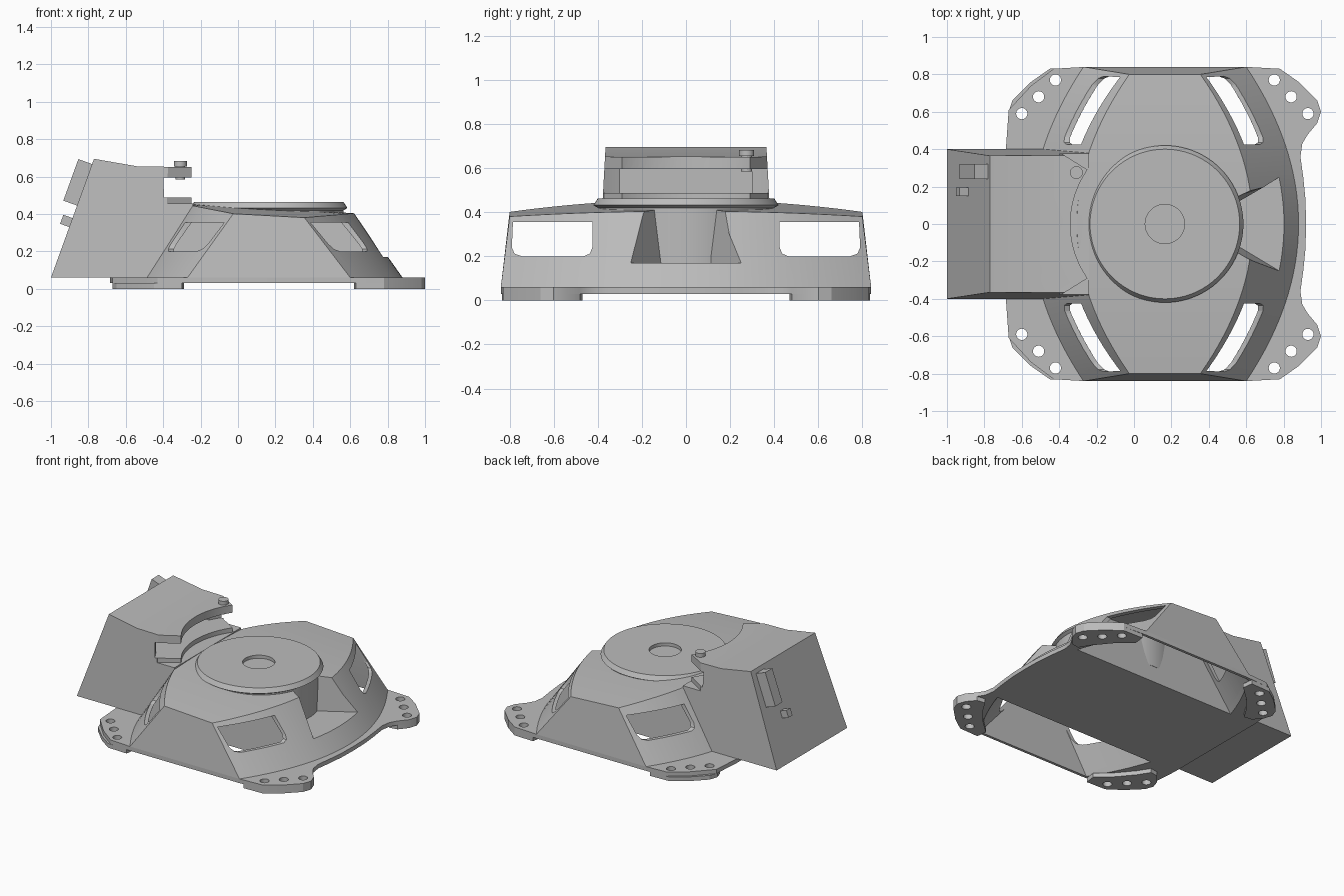
import bpy, bmesh, math
from mathutils import Vector, Matrix

if "Cube" in bpy.data.objects:
    bpy.data.objects.remove(bpy.data.objects["Cube"])

grey = bpy.data.materials.new("plain_grey")
grey.use_nodes = True
COLOUR = (0.5, 0.5, 0.5, 1)
grey.diffuse_color = COLOUR
grey.node_tree.nodes["Principled BSDF"].inputs["Base Color"].default_value = COLOUR

CX = 0.165  # axis of the housing


def finish(name, bm):
    bmesh.ops.recalc_face_normals(bm, faces=bm.faces)
    mesh = bpy.data.meshes.new(name)
    bm.to_mesh(mesh)
    bm.free()
    mesh.materials.append(grey)
    ob = bpy.data.objects.new(name, mesh)
    bpy.context.collection.objects.link(ob)
    return ob


def loft(name, rings):
    """Skin a list of equal-length closed rings and cap both ends."""
    bm = bmesh.new()
    vs = [[bm.verts.new(p) for p in r] for r in rings]
    n = len(vs[0])
    for a, b in zip(vs, vs[1:]):
        for i in range(n):
            j = (i + 1) % n
            bm.faces.new((a[i], a[j], b[j], b[i]))
    bm.faces.new(vs[0])
    bm.faces.new(vs[-1])
    return finish(name, bm)


def prism(name, outline, z0, z1):
    return loft(name, [[(x, y, z) for x, y in outline] for z in (z0, z1)])


def lathe(name, profile, x, y, n=64):
    """Turn a closed (radius, z) profile about a vertical axis."""
    bm = bmesh.new()
    vs = [bm.verts.new((r, 0, z)) for r, z in profile]
    edges = [bm.edges.new(e) for e in zip(vs, vs[1:])]
    bmesh.ops.spin(bm, geom=vs + edges, cent=(0, 0, 0), axis=(0, 0, 1),
                   angle=2 * math.pi, steps=n)
    bmesh.ops.remove_doubles(bm, verts=bm.verts, dist=1e-5)
    bmesh.ops.translate(bm, verts=bm.verts, vec=(x, y, 0))
    return finish(name, bm)


def cylinder(name, x, y, r, z0, z1, n=64):
    return lathe(name, [(0, z0), (r, z0), (r, z1), (0, z1)], x, y, n)


def box(name, lo, hi):
    return prism(name, [(lo[0], lo[1]), (hi[0], lo[1]), (hi[0], hi[1]), (lo[0], hi[1])], lo[2], hi[2])


def cut(target, cutters):
    for c in cutters:
        mod = target.modifiers.new("cut", "BOOLEAN")
        mod.operation, mod.solver, mod.object = "DIFFERENCE", "EXACT", c
        bpy.context.view_layer.objects.active = target
        bpy.ops.object.modifier_apply(modifier=mod.name)


def smooth(ob, angle=25):
    bpy.ops.object.select_all(action="DESELECT")
    ob.select_set(True)
    bpy.context.view_layer.objects.active = ob
    bpy.ops.object.shade_smooth_by_angle(angle=math.radians(angle))


# Housing shape: two bowed sloping ends between flat front and back walls
def housing_point(s, t, side, inset):
    half = 0.435 - 0.245 * t + 0.28 * (1 - s * s) - inset
    x, y = CX + side * half, s * (0.84 - 0.04 * t)
    top = 0.44 - 0.055 * x - 0.04 * s * s - inset
    return (x, y, 0.06 + t * (top - 0.06))


def housing(name, s0, s1, t0, inset, n):
    rings = []
    for i in range(n + 1):
        s = s0 + (s1 - s0) * i / n
        rings.append([housing_point(s, t, side, inset)
                      for t, side in ((t0, -1), (t0, 1), (1, 1), (1, -1))])
    return loft(name, rings)


body = housing("housing", -1, 1, 0, 0, 32)
cavities = [housing("cavity_cutter", k * 0.48, k * 0.972, -0.3, 0.022, 12) for k in (-1, 1)]

# Side windows with rounded lower corners
windows = []
for k in (-1, 1):
    section = [(0.425, 0.355), (0.425, 0.24), (0.436, 0.212), (0.465, 0.2),
               (0.745, 0.2), (0.778, 0.212), (0.79, 0.24), (0.785, 0.355)]
    windows.append(loft("window_cutter", [[(x, k * y, z) for y, z in section] for x in (-1, 1.4)]))

# Flared pocket on the left end
pocket = loft("pocket_cutter", [
    [(0.5, -0.085, 0.17), (0.5, 0.085, 0.17), (0.95, 0.355, 0.17), (0.95, -0.355, 0.17)],
    [(0.5, -0.13, 0.47), (0.5, 0.13, 0.47), (0.95, 0.345, 0.47), (0.95, -0.345, 0.47)]])
cut(body, cavities + windows + [pocket])

# Base flange with four lobes
half = [(0.92, 0), (0.917, 0.13), (0.905, 0.25), (0.89, 0.36), (0.9, 0.43), (0.93, 0.48), (0.98, 0.54),
        (1, 0.6), (0.98, 0.66), (0.88, 0.76), (0.78, 0.83), (0.6, 0.84),
        (-0.26, 0.84), (-0.43, 0.83), (-0.55, 0.74), (-0.67, 0.61), (-0.685, 0.4)]
flange = prism("base_flange", half + [(x, -y) for x, y in reversed(half[1:])], 0.03, 0.06)

# Foot pads and their bolt holes
pad_outline = [(0.63, 0.835), (0.78, 0.83), (0.88, 0.76), (0.98, 0.66), (1, 0.6), (0.98, 0.54),
               (0.93, 0.48), (0.87, 0.47), (0.82, 0.55), (0.73, 0.66), (0.62, 0.76)]
hole_cutters, pads = [], []
for sx in (1, -1):
    for sy in (1, -1):
        def place(p):
            return (CX + sx * (p[0] - CX), sy * p[1])
        pads.append(prism("foot_pad", [place(p) for p in pad_outline], 0, 0.03))
        holes = []
        for p in ((0.75, 0.77), (0.84, 0.68), (0.93, 0.59)):
            hx, hy = place(p)
            holes.append(cylinder("hole_cutter", hx, hy, 0.03, -0.1, 0.2, 24))
        cut(pads[-1], holes)
        hole_cutters += holes
cut(flange, cavities + hole_cutters)

# Raised disc with a shallow centre recess
disc = lathe("centre_disc", [(0, 0.44), (0.105, 0.44), (0.105, 0.463), (0.4, 0.463), (0.42, 0.432),
                             (0.4, 0.42), (0.4, 0.15), (0, 0.15)], CX, 0, 96)

# Leaning side box, narrowing upward
side = [(-1, 0.06), (-0.77, 0.695), (-0.54, 0.655), (-0.24, 0.65), (-0.24, 0.44), (-0.3, 0.3), (-0.45, 0.06)]


def box_width(z):
    return 0.4 - 0.035 * (z - 0.06) / 0.635


side_box = loft("side_box", [[(x, k * box_width(z), z) for x, z in side] for k in (-1, 1)])
corner = [(-0.38, 0.372), (-0.2, 0.26), (-0.2, 0.48), (-0.38, 0.48)]
box_cutters = [
    cylinder("rim_cutter", CX, 0, 0.505, 0.455, 0.9, 96),
    cylinder("slot_cutter", CX, 0, 0.675, 0.487, 0.595, 96),
    box("opening_cutter", (-0.72, -0.3, 0.487), (-0.3, 0.3, 0.595)),
] + [prism("corner_cutter", [(x, k * y) for x, y in corner], 0.457, 0.9) for k in (-1, 1)]
cut(side_box, box_cutters)

# Peg through the upper lip
peg = lathe("lip_peg", [(0, 0.585), (0.025, 0.585), (0.025, 0.655), (0.034, 0.655),
                        (0.034, 0.682), (0, 0.682)], -0.308, 0.275, 24)

# Blocks standing on the leaning face
lean = Vector((0.23, 0, 0.635)).normalized()
out = Vector((-lean.z, 0, lean.x))


def face_block(name, z0, z1, y0, y1, thick):
    def on_face(z):
        return Vector((-1 + (z - 0.06) * 0.23 / 0.635, 0, z))
    rings = []
    for y in (y0, y1):
        shift = Vector((0, y, 0))
        a, b = on_face(z0) + shift, on_face(z1) + shift
        rings.append([a - out * 0.01, b - out * 0.01, b + out * thick, a + out * thick])
    return loft(name, rings)


face_block("large_face_block", 0.445, 0.667, 0.24, 0.32, 0.078)
face_block("small_face_block", 0.33, 0.378, 0.15, 0.195, 0.052)

# Remove the cutting shapes
for c in cavities + windows + [pocket] + hole_cutters + box_cutters:
    bpy.data.objects.remove(c)

for ob in [body, flange, disc, side_box, peg] + pads:
    smooth(ob)
